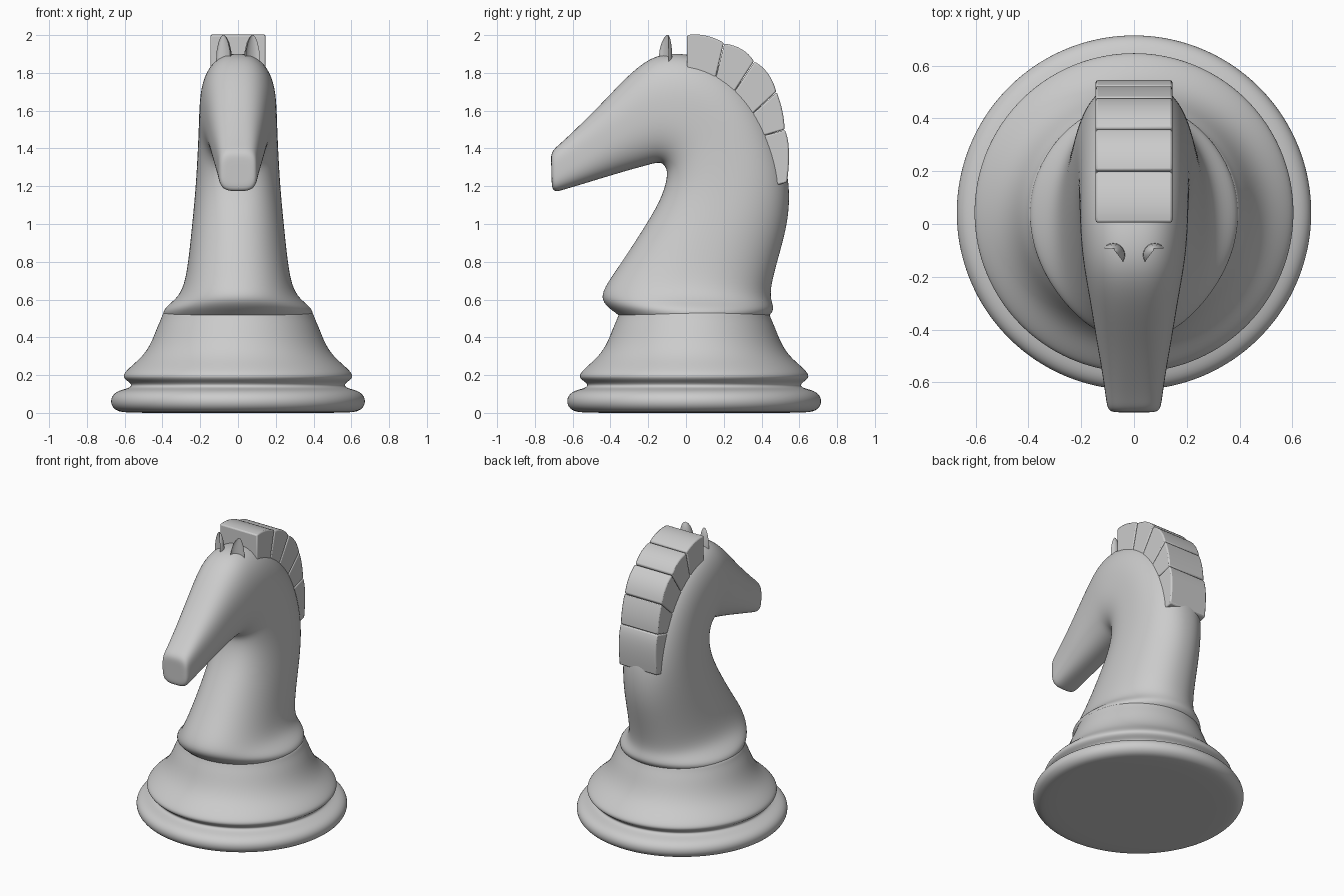
import bpy
import math
from mathutils import Vector


def loft(name, rings, subsurf=0, angle=180):
    """Skin a list of equal-length point rings and cap both ends."""
    n = len(rings[0])
    verts = [p for ring in rings for p in ring]
    faces = [tuple(range(n))[::-1], tuple(range(len(verts) - n, len(verts)))]
    for i in range(len(rings) - 1):
        for j in range(n):
            k = (j + 1) % n
            faces.append((i * n + j, i * n + k, (i + 1) * n + k, (i + 1) * n + j))
    mesh = bpy.data.meshes.new(name)
    mesh.from_pydata(verts, [], faces)
    obj = bpy.data.objects.new(name, mesh)
    bpy.context.collection.objects.link(obj)
    bpy.ops.object.select_all(action='DESELECT')
    obj.select_set(True)
    bpy.context.view_layer.objects.active = obj
    bpy.ops.object.mode_set(mode='EDIT')
    bpy.ops.mesh.select_all(action='SELECT')
    bpy.ops.mesh.normals_make_consistent(inside=False)
    bpy.ops.object.mode_set(mode='OBJECT')
    bpy.ops.object.shade_smooth_by_angle(angle=math.radians(angle))
    if subsurf:
        mod = obj.modifiers.new("smooth", 'SUBSURF')
        mod.levels = mod.render_levels = subsurf
    return obj


def power(v, e):
    return math.copysign(abs(v) ** e, v)


# Turned base: radius, height
CY = 0.043
profile = [(0.3, 0.0), (0.6, 0.0), (0.645, 0.01), (0.675, 0.04), (0.675, 0.085),
           (0.64, 0.118), (0.58, 0.13), (0.563, 0.145), (0.575, 0.162), (0.605, 0.18),
           (0.61, 0.205), (0.57, 0.245), (0.505, 0.30), (0.46, 0.37), (0.43, 0.45),
           (0.405, 0.505), (0.40, 0.525), (0.385, 0.54), (0.2, 0.545)]
loft("base", [[(r * math.cos(a), CY + r * math.sin(a), z)
               for a in (2 * math.pi * i / 48 for i in range(48))]
              for r, z in profile], subsurf=2)

# Neck and head: front (y, z), back (y, z), half width, roundness exponent
sections = [
    (-0.33, 0.49, 0.41, 0.49, 0.38, 2), (-0.36, 0.52, 0.445, 0.515, 0.40, 2),
    (-0.42, 0.56, 0.472, 0.55, 0.395, 2), (-0.455, 0.61, 0.45, 0.60, 0.325, 2.1),
    (-0.425, 0.68, 0.45, 0.67, 0.285, 2.2), (-0.34, 0.80, 0.49, 0.82, 0.263, 2.2),
    (-0.23, 0.97, 0.535, 0.98, 0.246, 2.2), (-0.15, 1.10, 0.552, 1.13, 0.232, 2.3),
    (-0.11, 1.20, 0.54, 1.28, 0.222, 2.4), (-0.10, 1.265, 0.485, 1.46, 0.215, 2.5),
    (-0.105, 1.29, 0.40, 1.64, 0.21, 2.5), (-0.115, 1.31, 0.26, 1.80, 0.207, 2.5),
    (-0.13, 1.323, 0.08, 1.89, 0.204, 2.5), (-0.16, 1.323, -0.07, 1.91, 0.197, 2.4),
    (-0.20, 1.312, -0.19, 1.885, 0.185, 2.4), (-0.30, 1.285, -0.31, 1.785, 0.165, 2.4),
    (-0.42, 1.25, -0.44, 1.645, 0.145, 2.5), (-0.55, 1.21, -0.56, 1.525, 0.122, 2.8),
    (-0.66, 1.178, -0.66, 1.43, 0.107, 3.2), (-0.69, 1.17, -0.697, 1.40, 0.102, 3.4),
    (-0.71, 1.185, -0.715, 1.37, 0.09, 3.4), (-0.711, 1.23, -0.714, 1.33, 0.05, 3)]
rings = []
for fy, fz, by, bz, w, e in sections:
    f, b = Vector((0, fy, fz)), Vector((0, by, bz))
    ring = []
    for i in range(32):
        a = 2 * math.pi * (i + 0.5) / 32
        p = (f + b) / 2 + (b - f) / 2 * power(math.cos(a), 2 / e)
        p.x = w * power(math.sin(a), 2 / e)
        ring.append(p)
    rings.append(ring)
loft("neck_and_head", rings, subsurf=2)

# Mane blocks: inner start, inner end, then three points along the outer curve
blocks = [
    ((0.005, 1.70), (0.13, 1.66), (0.005, 2.0), (0.10, 1.998), (0.20, 1.96)),
    ((0.13, 1.66), (0.19, 1.60), (0.203, 1.955), (0.295, 1.925), (0.36, 1.862)),
    ((0.19, 1.60), (0.25, 1.49), (0.363, 1.86), (0.435, 1.795), (0.478, 1.70)),
    ((0.25, 1.49), (0.30, 1.435), (0.48, 1.698), (0.51, 1.60), (0.522, 1.50)),
    ((0.30, 1.435), (0.46, 1.20), (0.523, 1.498), (0.545, 1.39), (0.535, 1.22))]
for n, (i0, i1, p0, p1, p2) in enumerate(blocks):
    outline = [i0]
    for s in range(9):
        t = s / 8
        k0, k1, k2 = (1 - t) * (1 - 2 * t), 4 * t * (1 - t), t * (2 * t - 1)
        outline.append([k0 * p0[c] + k1 * p1[c] + k2 * p2[c] for c in (0, 1)])
    outline.append(i1)
    block = loft(f"mane_block_{n + 1}", [[(x, y, z) for y, z in outline]
                                         for x in (-0.145, 0.145)], angle=35)
    bevel = block.modifiers.new("edges", 'BEVEL')
    bevel.width, bevel.segments, bevel.limit_method = 0.008, 2, 'ANGLE'
    bevel.angle_limit = math.radians(35)

# Cupped ears, hollow toward the front and outside: height, radius
for side, label in ((-1, "left"), (1, "right")):
    rings = []
    for z, r in ((1.82, 0.046), (1.87, 0.046), (1.92, 0.042), (1.96, 0.032),
                 (1.985, 0.02), (2.0, 0.006)):
        ring = []
        for depth, steps in ((1.0, range(11)), (0.45, range(9, 0, -1))):
            for s in steps:
                a = math.pi * s / 10
                u, v = r * math.cos(a), r * depth * math.sin(a)
                turn = math.radians(35)
                x = u * math.cos(turn) - v * math.sin(turn)
                y = u * math.sin(turn) + v * math.cos(turn)
                ring.append((side * (0.078 + x), -0.118 + y + 0.5 * (0.046 - r), z))
        rings.append(ring)
    loft(f"{label}_ear", rings, angle=50)
